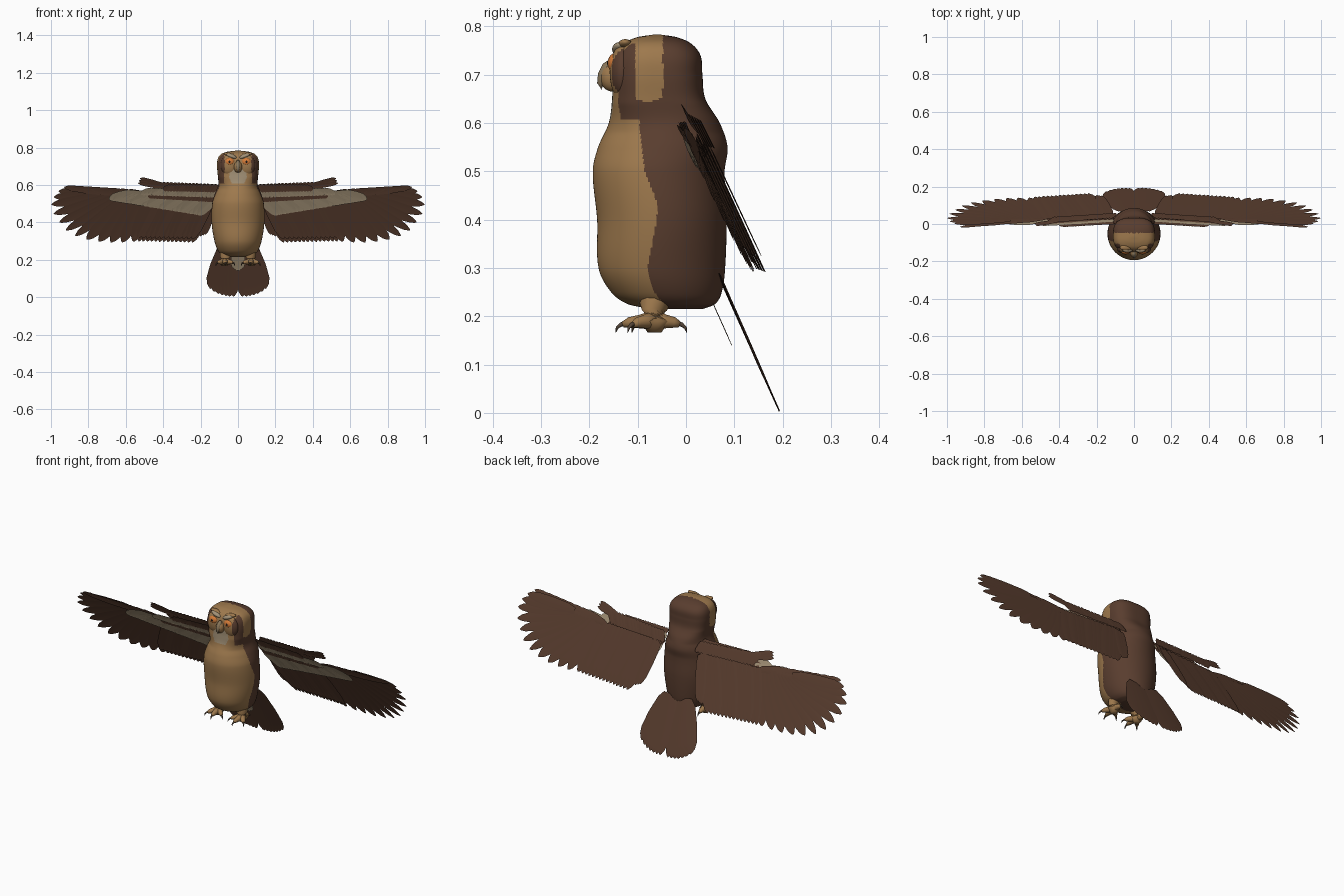
import bpy, bmesh, math
from mathutils import Vector

if "Cube" in bpy.data.objects:
    bpy.data.objects.remove(bpy.data.objects["Cube"])


def material(name, rgb):
    m = bpy.data.materials.new(name)
    m.diffuse_color = (*rgb, 1)
    m.use_nodes = True
    m.node_tree.nodes["Principled BSDF"].inputs["Base Color"].default_value = m.diffuse_color
    return m


TAN = material("tan down", (0.34, 0.19, 0.074))
BROWN = material("brown plumage", (0.10, 0.047, 0.028))
CREAM = material("cream feathers", (0.36, 0.28, 0.18))
ORANGE = material("orange eye", (0.66, 0.20, 0.04))
BLACK = material("black pupil", (0.012, 0.010, 0.009))
HORN = material("dark horn", (0.09, 0.06, 0.04))
BEAK = material("beak horn", (0.25, 0.18, 0.10))


def finish(bm, name, mats, smooth=True, mirror=False):
    me = bpy.data.meshes.new(name)
    bm.to_mesh(me)
    bm.free()
    ob = bpy.data.objects.new(name, me)
    bpy.context.collection.objects.link(ob)
    for m in mats:
        me.materials.append(m)
    for p in me.polygons:
        p.use_smooth = smooth
    if mirror:
        ob.modifiers.new("mirror", 'MIRROR')
    return ob


def lerp_table(table, z):
    """Smoothly interpolate rows of (z, values...)."""
    for i in range(len(table) - 1):
        a, b = table[i], table[i + 1]
        if z <= b[0]:
            p, n = table[max(i - 1, 0)], table[min(i + 2, len(table) - 1)]
            h = b[0] - a[0]
            t = min(max((z - a[0]) / h, 0), 1)
            out = []
            for k in range(1, len(a)):
                m0 = (b[k] - p[k]) / (b[0] - p[0]) * h
                m1 = (n[k] - a[k]) / (n[0] - a[0]) * h
                out.append((2*t**3 - 3*t*t + 1) * a[k] + (t**3 - 2*t*t + t) * m0
                           + (3*t*t - 2*t**3) * b[k] + (t**3 - t*t) * m1)
            return out
    return list(table[-1][1:])


# Body and head: height, front y, back y, half width
PROFILE = [(0.215, -0.075, 0.035, 0.055), (0.225, -0.120, 0.060, 0.085),
           (0.25, -0.155, 0.074, 0.108), (0.30, -0.181, 0.081, 0.126),
           (0.40, -0.184, 0.084, 0.141), (0.50, -0.193, 0.080, 0.138),
           (0.55, -0.182, 0.086, 0.125), (0.60, -0.160, 0.070, 0.106),
           (0.65, -0.153, 0.040, 0.108), (0.70, -0.152, 0.034, 0.112),
           (0.74, -0.145, 0.030, 0.108), (0.765, -0.128, 0.010, 0.090),
           (0.778, -0.100, -0.020, 0.055), (0.783, -0.068, -0.052, 0.012)]
# Edge between the tan front and the brown back: height, y
EDGE = [(0.21, -0.03), (0.25, -0.065), (0.30, -0.078), (0.36, -0.068), (0.43, -0.06),
        (0.50, -0.085), (0.61, -0.097)]


def plumage(c):
    if c.z < 0.605:
        return 0 if c.y < lerp_table(EDGE, c.z)[0] else 1
    if c.z < 0.685 and c.y < -0.10 and abs(c.x) < 0.046 - 0.5 * max(0, 0.635 - c.z):
        return 2
    if c.y > -0.048 or (c.y > -0.11 and c.z < 0.645 + 8 * (c.y + 0.08)**2):
        return 1
    if c.y < -0.105 and abs(c.x) > 0.074 and c.z < 0.765:
        return 1
    return 0


bm = bmesh.new()
SEG, RINGS, rings = 224, 170, []
for i in range(RINGS + 1):
    u = i / RINGS
    z = 0.215 + 0.568 * (u - math.sin(2 * math.pi * u) / (2 * math.pi) * 0.6)
    f, b, w = lerp_table(PROFILE, z)
    e = 2 / (2.0 + 0.9 * min(max((z - 0.58) / 0.06, 0), 1))
    ring = []
    for k in range(SEG):
        a = 2 * math.pi * k / SEG
        c, s = math.cos(a), math.sin(a)
        ring.append(bm.verts.new((w * math.copysign(abs(c)**e, c),
                                  (f + b) / 2 + (b - f) / 2 * math.copysign(abs(s)**e, s), z)))
    rings.append(ring)
for r0, r1 in zip(rings, rings[1:]):
    for k in range(SEG):
        j = (k + 1) % SEG
        bm.faces.new((r0[k], r0[j], r1[j], r1[k]))
bm.faces.new(rings[0][::-1])
bm.faces.new(rings[-1])
for face in bm.faces:
    face.material_index = plumage(face.calc_center_median())
finish(bm, "body_and_head", [TAN, BROWN, CREAM])


# Feathers: thin blades with a raised rib, laid on a sloping surface
BLADE = [(0, 0.45), (0.15, 0.85), (0.5, 1), (0.8, 0.9), (0.92, 0.6), (0.98, 0.25), (1, 0.03)]


def wing_y(x, z):
    return 0.163 + (0.29 - z) * 0.48 - 0.055 * (x - 0.2)


def tail_y(x, z):
    return 0.068 + (0.28 - z) * 0.45 - 0.25 * x * x


def feather(bm, root, tip, width, surface, offset):
    r, t = Vector(root), Vector(tip)
    d = t - r
    n = Vector((-d.y, d.x)).normalized() * width / 2
    rows = []
    for u, w in BLADE:
        row = []
        for side, rib in ((-1, 0), (0, 0.0012), (1, 0)):
            p = r + d * u + n * w * side
            row.append(bm.verts.new((p.x, surface(p.x, p.y) + offset + rib, p.y)))
        rows.append(row)
    for a, b in zip(rows, rows[1:]):
        for k in (0, 1):
            bm.faces.new((a[k], a[k + 1], b[k + 1], b[k]))


def feather_row(name, roots, tips, count, width, offset, mat, surface=wing_y):
    bm = bmesh.new()
    for i in range(count):
        u = i / (count - 1)
        feather(bm, Vector(roots[0]).lerp(Vector(roots[1]), u),
                Vector(tips[0]).lerp(Vector(tips[1]), u), width, surface,
                offset + 0.0004 * (i % 4))
    return finish(bm, name, [mat], True, True)


# Long outer flight feathers, fanned to the wing tip
bm = bmesh.new()
PRIMARIES = [(.47, .545, .56, .297), (.50, .545, .62, .293), (.52, .545, .68, .293),
             (.54, .545, .745, .297), (.56, .55, .81, .308), (.58, .55, .87, .327),
             (.60, .55, .92, .358), (.62, .55, .955, .40), (.64, .55, .985, .445),
             (.66, .555, .998, .495), (.68, .56, .985, .535), (.66, .562, .96, .566)]
for i, (rx, rz, tx, tz) in enumerate(PRIMARIES):
    feather(bm, (rx, rz), (tx, tz), 0.066 if i < 5 else 0.05, wing_y, 0.0012 * i)
finish(bm, "primary_feathers", [BROWN], True, True)

feather_row("secondary_feathers", [(.13, .56), (.46, .55)], [(.245, .292), (.53, .298)], 14, .052, 0.004, BROWN)
feather_row("inner_feathers", [(.12, .54), (.15, .55)], [(.175, .335), (.20, .325)], 3, .036, 0.008, BROWN)
feather_row("back_secondaries", [(.12, .575), (.44, .55)], [(.245, .31), (.56, .315)], 14, .055, -0.006, BROWN)
feather_row("leading_edge_feathers", [(.46, .54), (.70, .555)], [(.60, .568), (.93, .588)], 8, .035, 0.003, BROWN)
feather_row("shoulder_scallops", [(.10, .55), (.42, .555)], [(.125, .605), (.46, .618)], 18, .028, 0.014, BROWN)
feather_row("thumb_feathers", [(.38, .585), (.40, .60)], [(.535, .61), (.525, .635)], 3, .024, 0.011, BROWN)

# Pale and dark bands on the front of the wing
feather_row("front_pale_band", [(.12, .53), (.56, .56)], [(.215, .44), (.69, .525)], 22, .05, -0.012, CREAM)
feather_row("front_dark_band", [(.11, .555), (.42, .56)], [(.15, .51), (.48, .535)], 20, .032, -0.015, BROWN)
feather_row("front_upper_pale_band", [(.11, .575), (.46, .575)], [(.15, .535), (.52, .553)], 20, .032, -0.018, CREAM)
feather_row("front_edge_band", [(.11, .60), (.36, .595)], [(.14, .562), (.40, .572)], 18, .028, -0.020, BROWN)

# Tail fan and pale under-tail feathers
bm = bmesh.new()
for s in (-1, 1):
    for i in range(7):
        u = i / 6
        feather(bm, (s * (0.01 + 0.055 * u), 0.285), (s * (0.024 + 0.124 * u), 0.003 + 0.042 * u**2.5),
                0.06 + 0.026 * u, tail_y, 0.001 * i + 0.0004 * s)
finish(bm, "tail_fan", [BROWN], True)
feather_row("under_tail_feathers", [(.004, .26), (.018, .26)], [(.006, .14), (.026, .155)], 3, .03,
            -0.037, CREAM, tail_y)


# Tapered round tubes for legs, toes, claws and beak
def tube(bm, pts, radii, seg=12):
    pts = [Vector(p) for p in pts]
    loops = []
    for i, p in enumerate(pts):
        d = (pts[min(i + 1, len(pts) - 1)] - pts[max(i - 1, 0)]).normalized()
        q = d.to_track_quat('Z', 'Y')
        loops.append([bm.verts.new(p + q @ Vector((math.cos(a) * radii[i], math.sin(a) * radii[i], 0)))
                      for a in (2 * math.pi * k / seg for k in range(seg))])
    for a, b in zip(loops, loops[1:]):
        for k in range(seg):
            bm.faces.new((a[k], a[(k + 1) % seg], b[(k + 1) % seg], b[k]))
    bm.faces.new(loops[0][::-1])
    bm.faces.new(loops[-1])


legs, claws = bmesh.new(), bmesh.new()
FX, FY = 0.072, -0.065
tube(legs, [(.055, FY, .26), (.064, FY, .235), (FX, FY, .212), (FX, FY, .19), (FX, FY, .166)],
     [.030, .033, .026, .030, .014])
for ang, length in ((-140, .054), (-95, .062), (-50, .054), (90, .048)):
    dx, dy = math.cos(math.radians(ang)), math.sin(math.radians(ang))

    def at(r, z):
        return (FX + dx * r, FY + dy * r, z)
    tube(legs, [at(0, .192), at(length * .5, .189), at(length * .85, .187), at(length + .004, .183)],
         [.021, .014, .011, .006])
    tube(claws, [at(length - .002, .185), at(length + .008, .183), at(length + .016, .176), at(length + .019, .166)],
         [.005, .0045, .003, .0006], 8)
finish(legs, "legs_and_toes", [TAN], True, True)
finish(claws, "claws", [HORN], True, True)

bm = bmesh.new()
tube(bm, [(0, -.150, .728), (0, -.162, .716), (0, -.172, .698), (0, -.177, .682), (0, -.175, .668)],
     [.008, .012, .011, .007, .001])
finish(bm, "beak", [BEAK])


def ellipsoid(name, loc, scale, mats, mirror=True, tilt=0, split=9):
    """Faces beyond x = split take the second material."""
    bm = bmesh.new()
    bmesh.ops.create_uvsphere(bm, u_segments=32, v_segments=18, radius=1)
    c, s = math.cos(tilt), math.sin(tilt)
    for v in bm.verts:
        x, y, z = v.co.x * scale[0], v.co.y * scale[1], v.co.z * scale[2]
        v.co = Vector((x * c - z * s, y, x * s + z * c)) + Vector(loc)
    for f in bm.faces:
        f.material_index = int(f.calc_center_median().x > split)
    return finish(bm, name, mats, True, mirror)


# Face
ellipsoid("face_disc", (.046, -.132, .705), (.046, .026, .056), [TAN, BROWN], split=.072)
ellipsoid("brow", (.034, -.137, .753), (.030, .016, .011), [CREAM], tilt=.35)
ellipsoid("brow_tuft", (.044, -.126, .762), (.032, .015, .010), [TAN], tilt=.2)
ellipsoid("eye", (.045, -.146, .724), (.025, .016, .021), [ORANGE])
ellipsoid("pupil", (.045, -.159, .724), (.007, .0045, .007), [BLACK])
ellipsoid("muzzle", (0, -.152, .695), (.022, .026, .030), [TAN], False)
